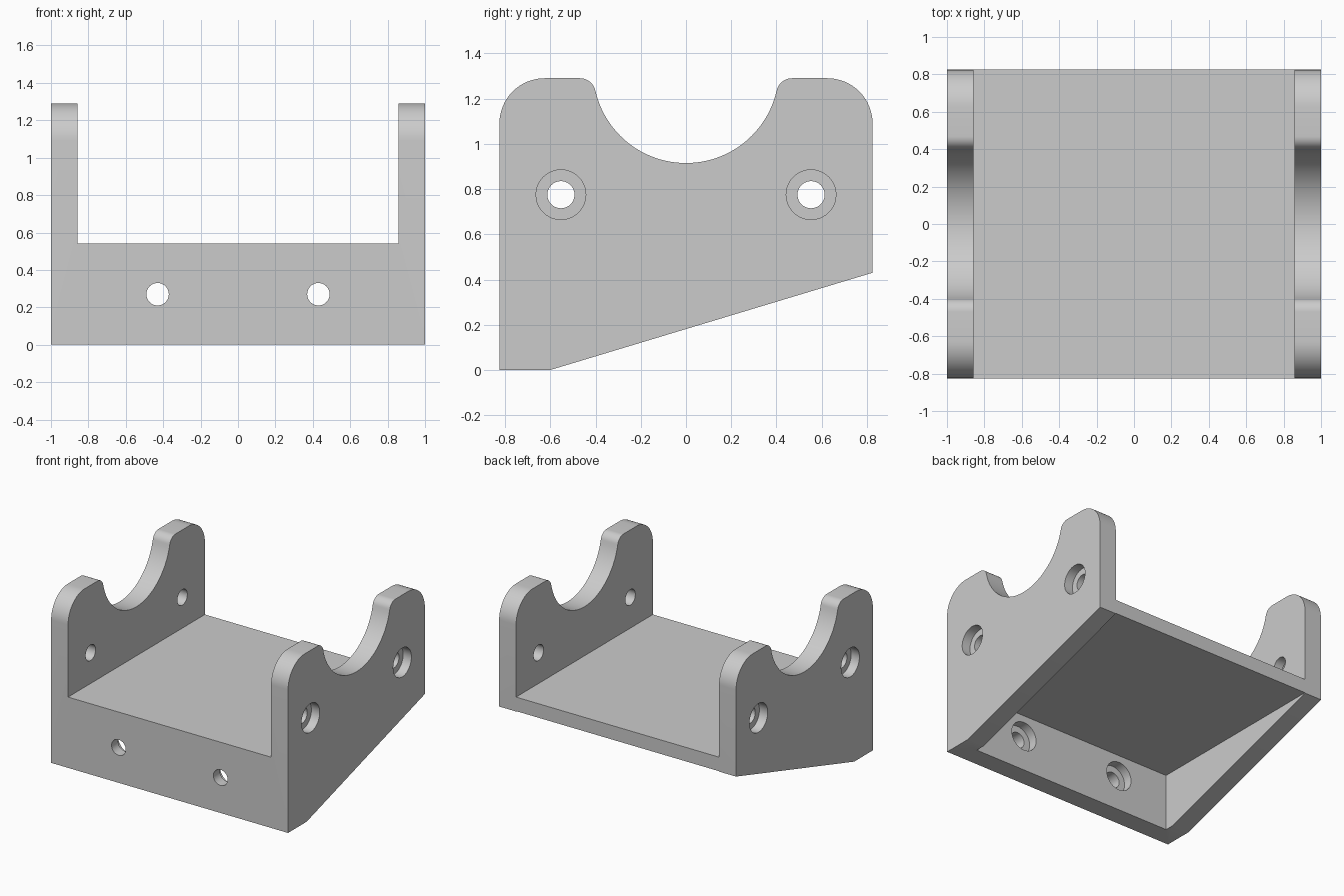
import bpy
from math import sin, cos, pi, sqrt, atan2, radians
from mathutils import Matrix
import bmesh

cube = bpy.data.objects.get("Cube")
if cube:
    bpy.data.objects.remove(cube, do_unlink=True)

# Overall dimensions
HALF_Y, TOP = 0.825, 1.29
INNER_X = 0.857           # inside face of the side plates
WALL = 0.15               # front wall thickness
FLOOR_TOP, FLOOR_LOW = 0.54, 0.43
HOLE_R, BORE_R, BORE_DEPTH = 0.06, 0.11, 0.07

grey = bpy.data.materials.new("light_grey")
grey.use_nodes = True
grey.diffuse_color = (0.6, 0.6, 0.6, 1)
grey.node_tree.nodes["Principled BSDF"].inputs["Base Color"].default_value = (0.6, 0.6, 0.6, 1)


def finish(name, bm):
    bmesh.ops.recalc_face_normals(bm, faces=bm.faces)
    mesh = bpy.data.meshes.new(name)
    bm.to_mesh(mesh)
    bm.free()
    mesh.materials.append(grey)
    obj = bpy.data.objects.new(name, mesh)
    bpy.context.collection.objects.link(obj)
    return obj


def arc(cy, cz, r, start, end, steps):
    angles = [start + (end - start) * i / steps for i in range(steps + 1)]
    return [(cy + r * cos(a), cz + r * sin(a)) for a in angles]


def box_cutter(name, x, y0, y1, z0, z1):
    bm = bmesh.new()
    bmesh.ops.create_cube(bm, size=1)
    bmesh.ops.scale(bm, vec=(2 * x, y1 - y0, z1 - z0), verts=bm.verts)
    bmesh.ops.translate(bm, vec=(0, (y0 + y1) / 2, (z0 + z1) / 2), verts=bm.verts)
    return finish(name, bm)


def rod_cutter(name, axis, centre, radius, length):
    bm = bmesh.new()
    bmesh.ops.create_cone(bm, cap_ends=True, segments=40, radius1=radius,
                          radius2=radius, depth=length)
    turn = Matrix.Rotation(pi / 2, 4, 'Y' if axis == 'X' else 'X')
    bmesh.ops.transform(bm, matrix=Matrix.Translation(centre) @ turn, verts=bm.verts)
    return finish(name, bm)


# Side profile: rounded shoulder, small fillet, then half of the saddle arc
saddle_r, saddle_z, fillet, corner = 0.411, 1.326, 0.07, 0.2
dz = saddle_z - (TOP - fillet)
fillet_y = sqrt((saddle_r + fillet) ** 2 - dz ** 2)
tilt = atan2(dz, fillet_y)
half = arc(HALF_Y - corner, TOP - corner, corner, 0, pi / 2, 16)
half += arc(fillet_y, TOP - fillet, fillet, pi / 2, pi - tilt, 10)
half += arc(0, saddle_z, saddle_r, -tilt, -pi / 2, 24)[1:]
profile = half + [(-y, z) for y, z in reversed(half[:-1])]
profile += [(-HALF_Y, 0), (-0.6, 0), (HALF_Y, FLOOR_LOW)]

# Bracket body: the profile extruded across the full width
bm = bmesh.new()
face = bm.faces.new([bm.verts.new((-1, y, z)) for y, z in profile])
new = bmesh.ops.extrude_face_region(bm, geom=[face])["geom"]
bmesh.ops.translate(bm, vec=(2, 0, 0),
                    verts=[v for v in new if isinstance(v, bmesh.types.BMVert)])
bracket = finish("bracket", bm)

# Cradle opening above the floor, and hollow below it
cutters = [
    box_cutter("cradle_cutter", INNER_X, -1, 1, FLOOR_TOP, 2),
    box_cutter("hollow_cutter", INNER_X, WALL - HALF_Y, 1, -1, FLOOR_LOW + 0.003),
]

# Counterbored screw holes: outside of the side plates, inside of the front wall
for s in (-1, 1):
    cutters.append(rod_cutter("side_hole_cutter", 'X', (0, s * 0.553, 0.775), HOLE_R, 3))
    cutters.append(rod_cutter("front_hole_cutter", 'Y', (s * 0.43, -0.8, 0.27), HOLE_R, 0.5))
    cutters.append(rod_cutter("front_bore_cutter", 'Y',
                              (s * 0.43, WALL - HALF_Y, 0.27), BORE_R, 2 * BORE_DEPTH))
    for side in (-1, 1):
        cutters.append(rod_cutter("side_bore_cutter", 'X',
                                  (side, s * 0.553, 0.775), BORE_R, 2 * BORE_DEPTH))

bpy.ops.object.select_all(action='DESELECT')
bracket.select_set(True)
bpy.context.view_layer.objects.active = bracket
for cutter in cutters:
    cutter.hide_render = True
    mod = bracket.modifiers.new(cutter.name, 'BOOLEAN')
    mod.operation = 'DIFFERENCE'
    mod.solver = 'EXACT'
    mod.object = cutter
    bpy.ops.object.modifier_apply(modifier=mod.name)
    bpy.data.objects.remove(cutter, do_unlink=True)

bpy.ops.object.shade_smooth_by_angle(angle=radians(30))
